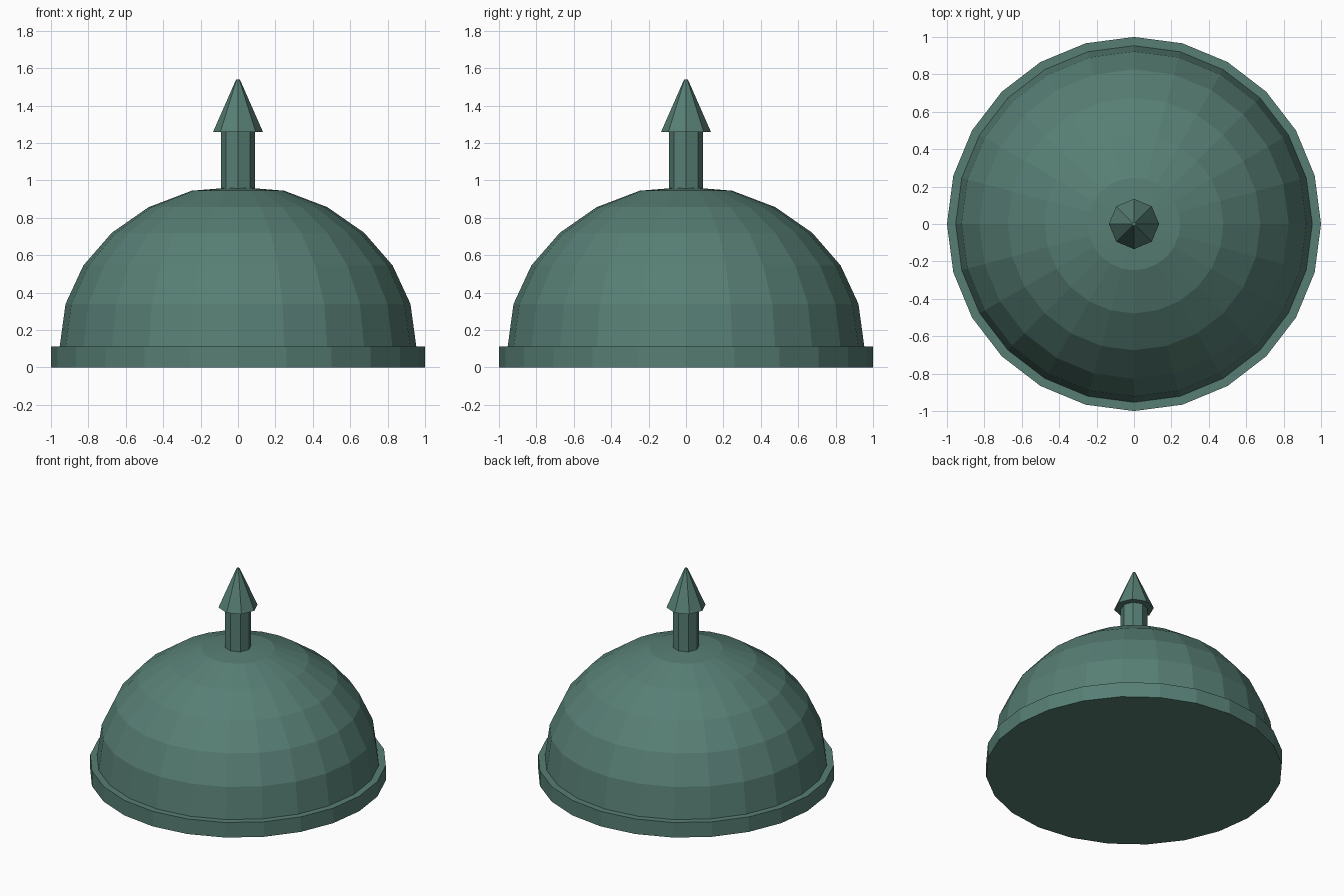
import bpy, math

if "Cube" in bpy.data.objects:
    bpy.data.objects.remove(bpy.data.objects["Cube"])


def lathe(name, profile, sides, mat):
    """Revolve (radius, z) points about the z axis; radius 0 makes a pole."""
    verts, rings, faces = [], [], []
    for r, z in profile:
        n = sides if r > 0 else 1
        rings.append([len(verts) + i for i in range(n)])
        for i in range(n):
            a = 2 * math.pi * i / sides
            verts.append((r * math.cos(a), r * math.sin(a), z))
    for lo, hi in zip(rings, rings[1:]):
        for i in range(sides):
            j = (i + 1) % sides
            if len(hi) == 1:
                faces.append((lo[i], lo[j], hi[0]))
            else:
                faces.append((lo[i], lo[j], hi[j], hi[i]))
    # Flat caps on open ends
    faces.append(tuple(reversed(rings[0])))
    if len(rings[-1]) > 1:
        faces.append(tuple(rings[-1]))
    mesh = bpy.data.meshes.new(name)
    mesh.from_pydata(verts, [], faces)
    mesh.materials.append(mat)
    obj = bpy.data.objects.new(name, mesh)
    bpy.context.collection.objects.link(obj)
    return obj


green = bpy.data.materials.new("weathered_green")
green.diffuse_color = (0.095, 0.21, 0.175, 1)
green.use_nodes = True
green.node_tree.nodes["Principled BSDF"].inputs["Base Color"].default_value = green.diffuse_color

# Base rim
lathe("base_rim", [(1.0, 0), (1.0, 0.112)], 24, green)

# Faceted dome
lathe("dome", [(0.955, 0.1), (0.922, 0.34), (0.827, 0.545), (0.675, 0.72),
               (0.478, 0.857), (0.247, 0.945), (0, 0.965)], 24, green)

# Finial post and spike
lathe("finial_post", [(0.09, 0.93), (0.09, 1.26)], 8, green)
lathe("finial_spike", [(0.134, 1.258), (0.01, 1.54)], 8, green)
